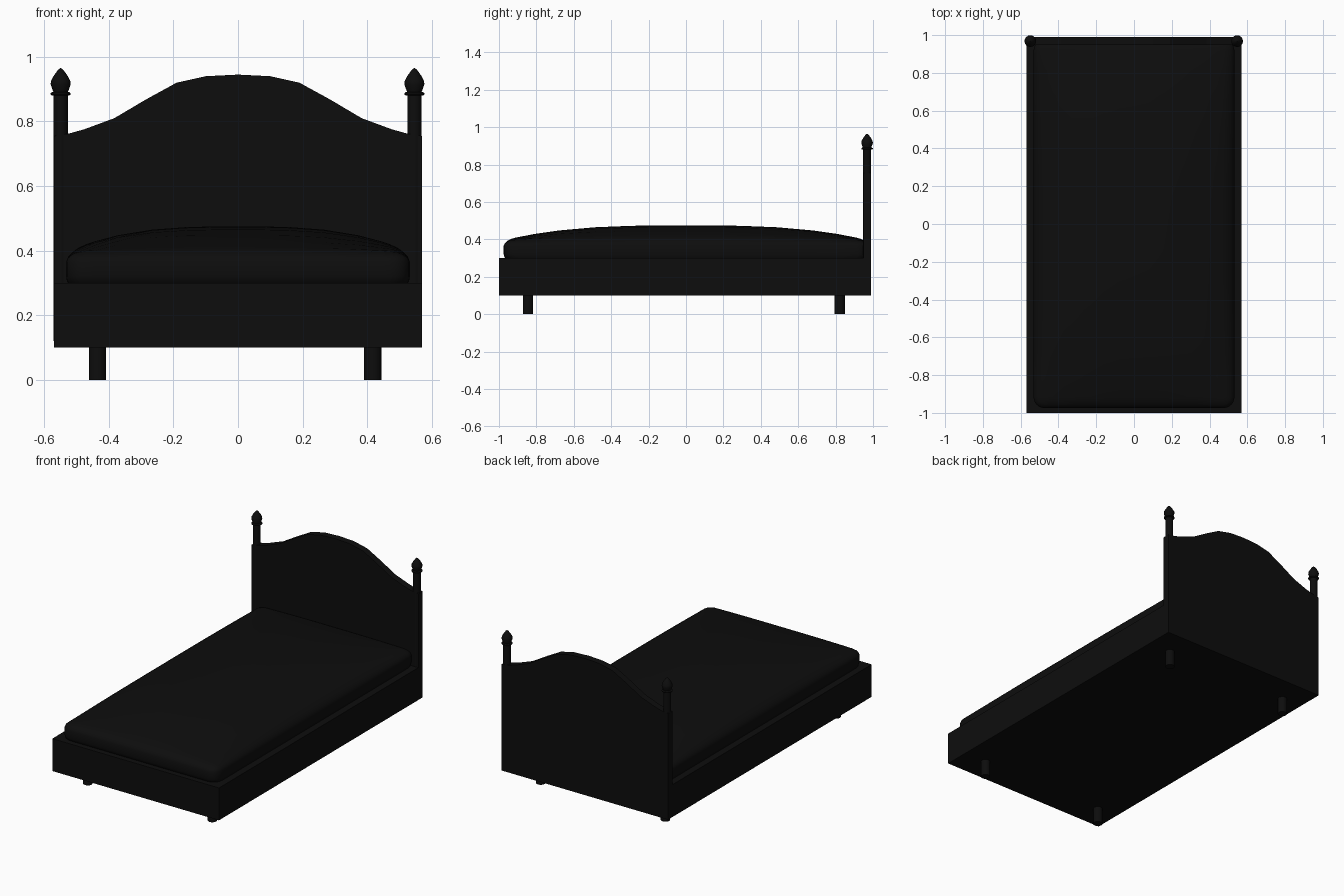
import bpy, bmesh, math
from mathutils import Vector

default = bpy.data.objects.get("Cube")
if default:
    bpy.data.objects.remove(default)

black = bpy.data.materials.new("near_black")
black.use_nodes = True
black.diffuse_color = (0.004, 0.004, 0.004, 1)
black.node_tree.nodes["Principled BSDF"].inputs["Base Color"].default_value = black.diffuse_color


def finish(name, bm, smooth=False):
    bmesh.ops.recalc_face_normals(bm, faces=bm.faces)
    mesh = bpy.data.meshes.new(name)
    bm.to_mesh(mesh)
    bm.free()
    mesh.materials.append(black)
    obj = bpy.data.objects.new(name, mesh)
    bpy.context.collection.objects.link(obj)
    if smooth:
        bpy.ops.object.select_all(action='DESELECT')
        obj.select_set(True)
        bpy.context.view_layer.objects.active = obj
        bpy.ops.object.shade_smooth_by_angle(angle=math.radians(35))
    return obj


def lathe(name, profile, x, y, sides=16):
    """Closed turned part from (radius, height) pairs."""
    bm = bmesh.new()
    rings = []
    for r, z in profile:
        rings.append([bm.verts.new((x + r * math.cos(a), y + r * math.sin(a), z))
                      for a in (math.tau * i / sides for i in range(sides))])
    for low, high in zip(rings, rings[1:]):
        for i in range(sides):
            j = (i + 1) % sides
            bm.faces.new((low[i], low[j], high[j], high[i]))
    bm.faces.new(rings[0])
    bm.faces.new(rings[-1])
    return finish(name, bm, True)


# Box base
bm = bmesh.new()
bmesh.ops.create_cube(bm, size=1)
for v in bm.verts:
    v.co = (v.co.x * 1.14, v.co.y * 1.99 - 0.005, v.co.z * 0.2 + 0.2)
finish("bed_base", bm)

# Headboard with a curved crest
half = [(0.57, 0.1), (0.57, 0.755), (0.525, 0.762), (0.475, 0.776), (0.383, 0.81),
        (0.285, 0.868), (0.19, 0.92), (0.1, 0.94)]
outline = half + [(0, 0.945)] + [(-x, z) for x, z in reversed(half)]
bm = bmesh.new()
face = bm.faces.new([bm.verts.new((x, 0.948, z)) for x, z in outline])
ext = bmesh.ops.extrude_face_region(bm, geom=[face])
bmesh.ops.translate(bm, vec=(0, 0.042, 0),
                    verts=[g for g in ext["geom"] if isinstance(g, bmesh.types.BMVert)])
finish("headboard", bm)

# Posts with collars and pointed finials
for side, x in (("left", 0.546), ("right", -0.549)):
    lathe(side + "_post", [(0.022, 0.12), (0.022, 0.89)], x, 0.968)
    lathe(side + "_collar", [(0.026, 0.88), (0.031, 0.883), (0.031, 0.888), (0.026, 0.891)], x, 0.968)
    lathe(side + "_finial", [(0.02, 0.885), (0.024, 0.895), (0.031, 0.915), (0.03, 0.925),
                             (0.021, 0.942), (0.008, 0.96), (0.001, 0.965)], x, 0.968)

# Legs
for side, x in (("left", 0.417), ("right", -0.435)):
    for end, y in (("front", -0.845), ("back", 0.822)):
        lathe(f"{end}_{side}_leg", [(0.027, 0), (0.027, 0.11)], x, y)

# Domed mattress with rounded corners and rim
W, L, R = 0.532, 0.975, 0.06


def stations(h):
    pos = [h - d for d in (0, 0.006, 0.02, 0.04, R)] + [h * f for f in (0.83, 0.7, 0.5, 0.3, 0.15)]
    return [-p for p in pos] + [0] + pos[::-1]


bm = bmesh.new()
grid = []
for x in stations(W):
    row = []
    for y in stations(L):
        core = Vector((max(R - W, min(W - R, x)), max(R - L, min(L - R, y))))
        off = Vector((x, y)) - core
        # Map the square corner onto a round one
        reach = max(abs(off.x), abs(off.y))
        if reach > 0:
            off *= reach / off.length
        drop = 0.03 * (1 - math.sqrt(max(0, 1 - (reach / R) ** 2)))
        dome = (1 - abs(x / W) ** 3) * (1 - abs(y / L) ** 3)
        row.append(bm.verts.new((core.x + off.x, core.y + off.y, 0.395 + 0.08 * dome - drop)))
    grid.append(row)
for a, b in zip(grid, grid[1:]):
    for j in range(len(a) - 1):
        bm.faces.new((a[j], b[j], b[j + 1], a[j + 1]))
edges = [e for e in bm.edges if e.is_boundary]
for z, scale in ((0.32, 1), (0.305, 0.995), (0.29, 0.985)):
    ext = bmesh.ops.extrude_edge_only(bm, edges=edges)["geom"]
    edges = [g for g in ext if isinstance(g, bmesh.types.BMEdge)]
    for v in (g for g in ext if isinstance(g, bmesh.types.BMVert)):
        v.co = (v.co.x * scale, v.co.y * scale, z)
bmesh.ops.contextual_create(bm, geom=edges)
finish("mattress", bm, True)
